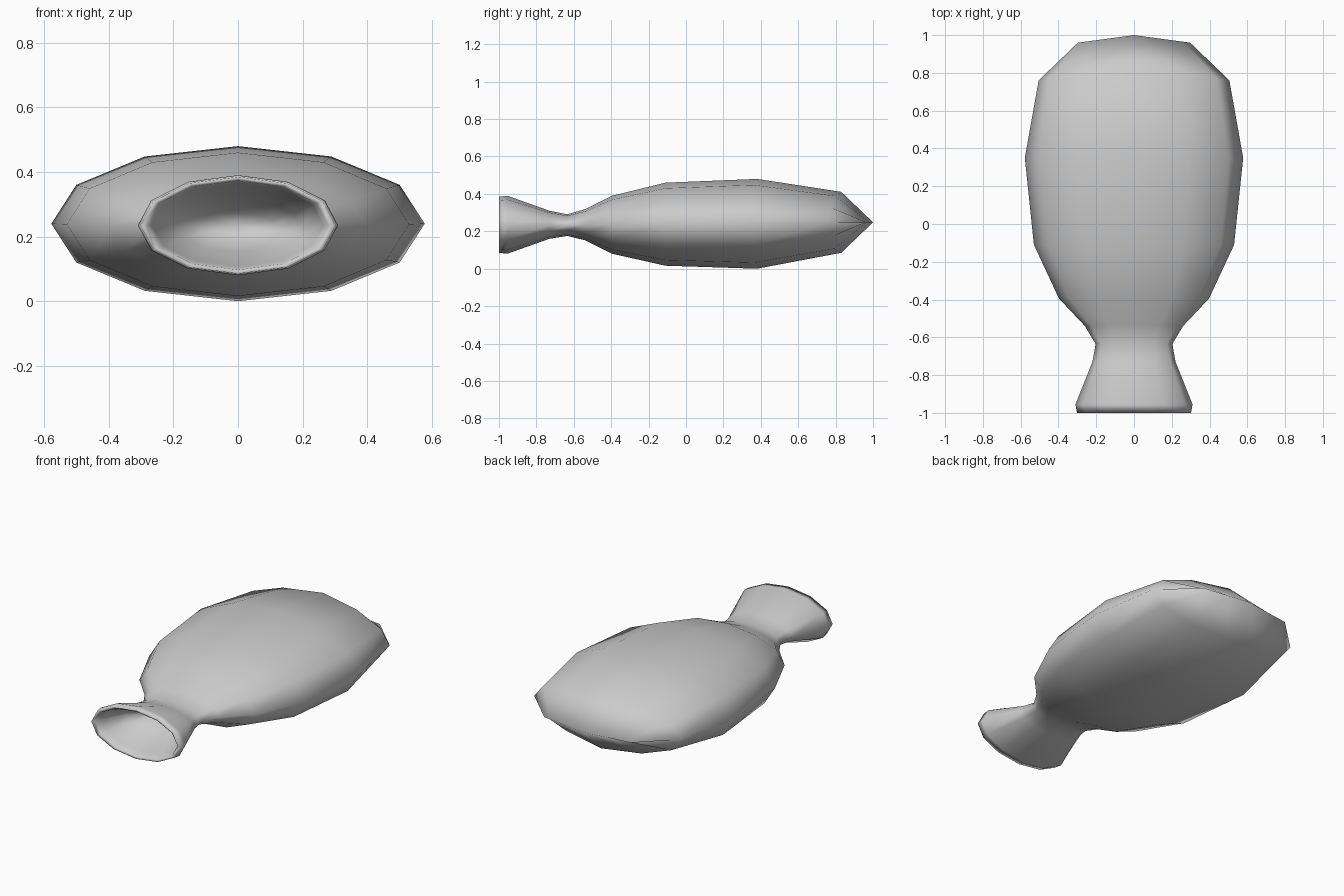
import bpy, bmesh
from math import sin, cos, tau

if "Cube" in bpy.data.objects:
    bpy.data.objects.remove(bpy.data.objects["Cube"])

SIDES = 12
# rings along y: (y at centre, half width, half height, centre z, backward bow at the sides)
OUTER = [
    (-0.955, 0.31, 0.155, 0.235, 0),
    (-0.73, 0.22, 0.075, 0.235, 0),
    (-0.635, 0.203, 0.058, 0.233, 0),
    (-0.54, 0.26, 0.083, 0.235, 0),
    (-0.395, 0.397, 0.155, 0.235, 0),
    (-0.11, 0.53, 0.222, 0.238, 0),
    (0.38, 0.578, 0.24, 0.24, 0.03),
    (0.83, 0.505, 0.163, 0.248, 0.07),
    (1.0, 0.297, 0.0, 0.248, 0.04),
]
# mouth lip and the hollow inside it, from deepest to lip
INNER = [
    (-0.74, 0.12, 0.04, 0.233, 0),
    (-0.82, 0.20, 0.08, 0.233, 0),
    (-0.94, 0.265, 0.128, 0.235, 0),
    (-0.99, 0.28, 0.138, 0.235, 0),
    (-1.0, 0.302, 0.15, 0.235, 0),
]


def ring(bm, y, rx, rz, cz, bow):
    """One oval ring; the sides may lag behind the middle."""
    verts = []
    for i in range(SIDES):
        a = tau * i / SIDES
        verts.append(bm.verts.new((rx * cos(a), y - bow * abs(cos(a)), cz + rz * sin(a))))
    return verts


bm = bmesh.new()
rings = [ring(bm, *r) for r in INNER + OUTER]

# skin the rings together
for a, b in zip(rings, rings[1:]):
    for i in range(SIDES):
        j = (i + 1) % SIDES
        bm.faces.new((a[i], a[j], b[j], b[i]))

# close the bottom of the mouth hollow
tip = bm.verts.new((0, -0.72, 0.233))
for i in range(SIDES):
    bm.faces.new((tip, rings[0][(i + 1) % SIDES], rings[0][i]))

# weld the flat seam at the far end
bmesh.ops.remove_doubles(bm, verts=bm.verts, dist=0.0005)
bmesh.ops.recalc_face_normals(bm, faces=bm.faces)
for f in bm.faces:
    f.smooth = True

mesh = bpy.data.meshes.new("flat_pouch")
bm.to_mesh(mesh)
bm.free()
obj = bpy.data.objects.new("flat_pouch", mesh)
bpy.context.collection.objects.link(obj)
